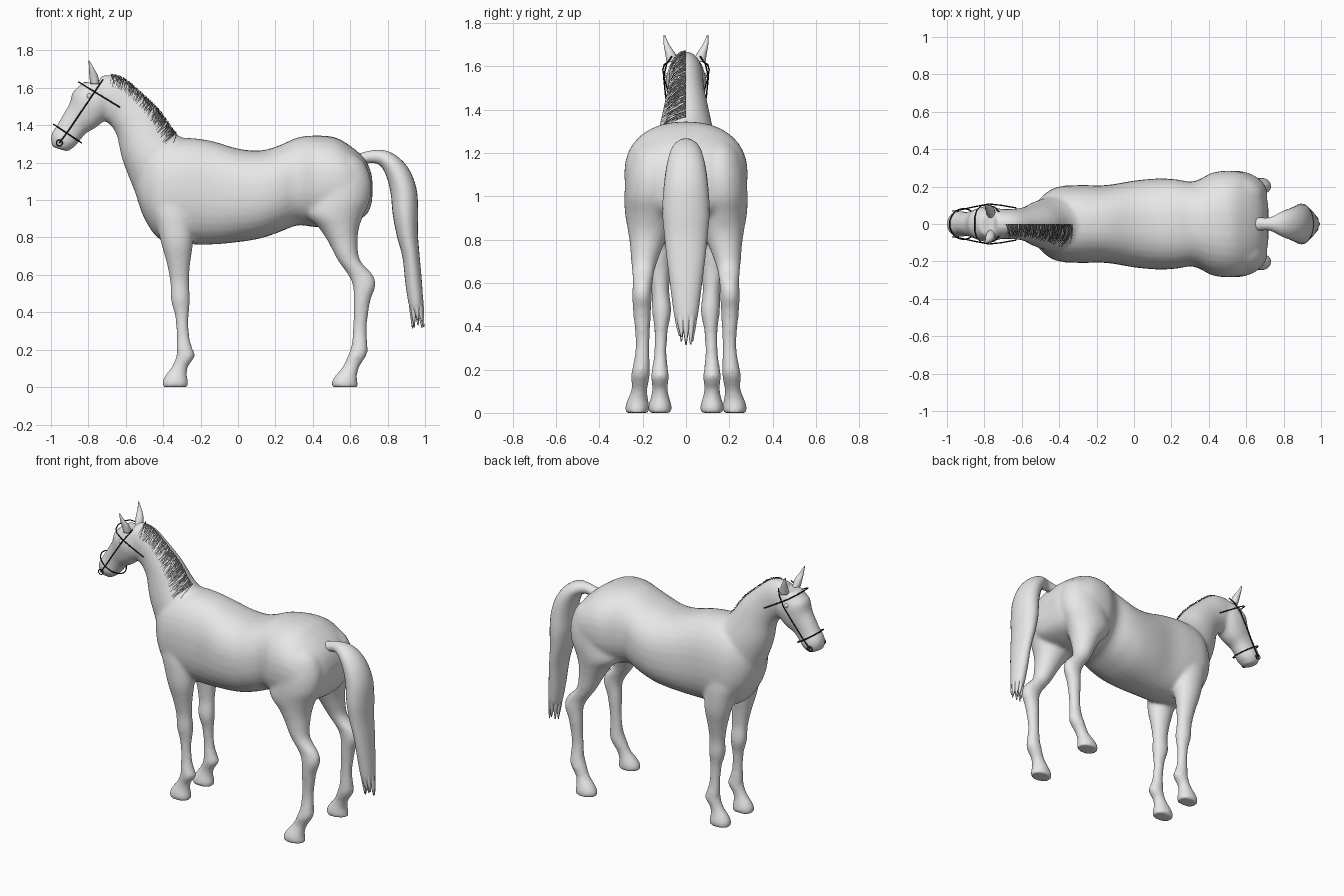
import bpy, bmesh, math, random
from mathutils import Vector

random.seed(4)
default_cube = bpy.data.objects.get("Cube")
if default_cube:
    bpy.data.objects.remove(default_cube, do_unlink=True)


def material(name, colour, roughness=0.7):
    mat = bpy.data.materials.new(name)
    mat.use_nodes = True
    mat.diffuse_color = (*colour, 1)
    shader = mat.node_tree.nodes["Principled BSDF"]
    shader.inputs["Base Color"].default_value = (*colour, 1)
    shader.inputs["Roughness"].default_value = roughness
    return mat


COAT = material("light grey coat", (0.8, 0.8, 0.8))
HAIR = material("dark grey mane hair", (0.08, 0.08, 0.08))
LEATHER = material("dark brown leather", (0.02, 0.01, 0.005))


def section_at(sections, t):
    """Smoothly interpolate a list of (x, y, z, half depth, half width)."""
    last = len(sections) - 1
    i = min(int(t), last - 1)
    f = t - i
    a, b, c, d = (sections[max(0, min(last, i + k))] for k in (-1, 0, 1, 2))
    return [0.5 * (2 * q + (r - p) * f + (2 * p - 5 * q + 4 * r - s) * f * f
                   + (3 * q - p - 3 * r + s) * f ** 3)
            for p, q, r, s in zip(a, b, c, d)]


def surface_point(sections, t, angle, axis=None, power=2.0, swell=1.0):
    """Point on the loft at station t, angle 0 being the upper side."""
    x, y, z, depth, width = section_at(sections, t)
    if axis is None:
        last = len(sections) - 1
        ahead = section_at(sections, min(t + 0.3, last))
        behind = section_at(sections, max(t - 0.3, 0))
        axis = Vector((ahead[0] - behind[0], 0, ahead[2] - behind[2])).normalized()
    up = Vector((axis[2], 0, -axis[0]))
    c, s = math.cos(angle), math.sin(angle)
    u = math.copysign(abs(c) ** (2 / power), c) * depth * swell
    v = math.copysign(abs(s) ** (2 / power), s) * width * swell
    return Vector((x, y + v, z)) + up * u


def loft(bm, sections, axis=None, power=2.0, sides=24, steps=4):
    """Skin a closed tube through the sections."""
    rings = []
    for i in range((len(sections) - 1) * steps + 1):
        rings.append([bm.verts.new(surface_point(sections, i / steps, math.tau * k / sides, axis, power))
                      for k in range(sides)])
    for low, high in zip(rings, rings[1:]):
        for k in range(sides):
            n = (k + 1) % sides
            bm.faces.new((low[k], low[n], high[n], high[k]))
    bm.faces.new(rings[0][::-1])
    bm.faces.new(rings[-1])


def mirrored(sections):
    """The same sections on both sides of the animal."""
    return [[(x, side * y, z, d, w) for x, y, z, d, w in sections] for side in (1, -1)]


def finish(bm, name, mat):
    bmesh.ops.recalc_face_normals(bm, faces=bm.faces)
    for face in bm.faces:
        face.smooth = True
    mesh = bpy.data.meshes.new(name)
    bm.to_mesh(mesh)
    bm.free()
    mesh.materials.append(mat)
    obj = bpy.data.objects.new(name, mesh)
    bpy.context.collection.objects.link(obj)
    return obj


ALONG, DOWN, UP = Vector((1, 0, 0)), Vector((0, 0, -1)), Vector((0, 0, 1))

# Trunk from chest to rump
trunk = [(-.54, 0, 1.1, .09, .08), (-.5, 0, 1.07, .17, .14), (-.42, 0, 1.05, .26, .195),
         (-.3, 0, 1.05, .283, .208), (-.15, 0, 1.04, .278, .208), (0, 0, 1.025, .25, .232),
         (.12, 0, 1.03, .235, .243), (.22, 0, 1.06, .232, .24), (.32, 0, 1.1, .235, .228),
         (.42, 0, 1.1, .245, .275), (.52, 0, 1.1, .235, .285), (.6, 0, 1.085, .205, .27),
         (.665, 0, 1.07, .165, .225), (.7, 0, 1.06, .12, .17), (.718, 0, 1.06, .06, .1)]
# Neck, rising from the withers to the poll
neck = [(-.36, 0, 1.12, .215, .165), (-.465, 0, 1.265, .165, .135), (-.53, 0, 1.4, .133, .105),
        (-.605, 0, 1.49, .118, .085), (-.685, 0, 1.545, .125, .08), (-.76, 0, 1.57, .1, .075)]
# Head, from the poll down to the muzzle
head = [(-.755, 0, 1.62, .072, .07), (-.775, 0, 1.54, .115, .094), (-.815, 0, 1.47, .102, .086),
        (-.865, 0, 1.417, .082, .069), (-.903, 0, 1.365, .074, .064),
        (-.935, 0, 1.318, .071, .069), (-.952, 0, 1.272, .045, .048)]
# Legs, from the muscle at the top to the hoof
fore_leg = [(-.36, .1, 1.1, .12, .08), (-.35, .125, .95, .11, .08), (-.335, .13, .85, .097, .078),
            (-.325, .13, .76, .084, .072), (-.318, .125, .66, .063, .054), (-.312, .118, .56, .051, .041),
            (-.308, .112, .47, .052, .045), (-.3, .115, .38, .037, .031), (-.295, .118, .28, .034, .029),
            (-.287, .12, .21, .043, .036), (-.28, .12, .165, .05, .042), (-.31, .12, .11, .044, .036),
            (-.33, .12, .065, .057, .045), (-.335, .12, .03, .07, .055), (-.335, .12, 0, .071, .053)]
hind_leg = [(.53, .14, 1.26, .07, .06), (.535, .15, 1.2, .14, .1), (.54, .155, 1.1, .172, .122),
            (.54, .16, 1, .167, .125), (.52, .165, .92, .152, .117), (.54, .17, .85, .107, .1),
            (.56, .18, .78, .08, .08), (.592, .195, .68, .06, .057), (.655, .2, .6, .067, .046),
            (.675, .203, .54, .061, .046), (.662, .203, .46, .046, .041), (.652, .2, .32, .037, .032),
            (.65, .205, .23, .043, .038), (.64, .21, .175, .05, .044), (.605, .215, .11, .045, .037),
            (.58, .222, .065, .057, .047), (.57, .225, .03, .069, .056), (.57, .225, 0, .072, .055)]

bm = bmesh.new()
loft(bm, trunk, ALONG, 2.3, 32)
loft(bm, neck)
loft(bm, head, None, 2.2)
for leg in mirrored(fore_leg) + mirrored(hind_leg):
    loft(bm, leg, DOWN)
body = finish(bm, "body", COAT)

# Fuse the muscles into one smooth skin
fuse = body.modifiers.new("fuse", "REMESH")
fuse.mode = "VOXEL"
fuse.voxel_size = 0.011
fuse.use_smooth_shade = True
soften = body.modifiers.new("soften", "SMOOTH")
soften.factor = 0.5
soften.iterations = 10

# Ears
ear = [(-.765, .06, 1.62, .024, .03), (-.772, .075, 1.665, .023, .022),
       (-.782, .09, 1.7, .014, .013), (-.797, .1, 1.745, .003, .003)]
bm = bmesh.new()
for side in mirrored(ear):
    loft(bm, side, UP, sides=12)
finish(bm, "ears", COAT)

# Eyes
bm = bmesh.new()
for side in (1, -1):
    ball = bmesh.ops.create_uvsphere(bm, u_segments=16, v_segments=10, radius=0.015)
    bmesh.ops.translate(bm, verts=ball["verts"], vec=(-.795, side * .082, 1.555))
finish(bm, "eyes", COAT)

# Tail with ragged tips
tail = [(.64, 0, 1.215, .03, .04), (.72, 0, 1.232, .034, .034), (.79, 0, 1.217, .046, .066),
        (.85, 0, 1.15, .062, .088), (.885, 0, 1.05, .07, .102), (.895, 0, .93, .068, .109),
        (.905, 0, .82, .057, .1), (.925, 0, .7, .046, .087), (.94, 0, .55, .044, .068),
        (.953, 0, .43, .036, .05), (.958, 0, .4, .015, .025)]
bm = bmesh.new()
loft(bm, tail)
for k in range(8):
    a = math.tau * k / 8
    dx, dy = math.cos(a), math.sin(a)
    tip = random.uniform(.31, .36)
    loft(bm, [(.945 + .022 * dx, .036 * dy, .52, .018, .022), (.955 + .024 * dx, .032 * dy, .42, .015, .017),
              (.963 + .03 * dx, .03 * dy, tip, .003, .003)], DOWN, sides=8)
finish(bm, "tail", COAT)

# Mane: thin locks sweeping back over the right side of the crest
bm = bmesh.new()
LOCKS = 190
for k in range(LOCKS):
    start = 1.15 + 3.3 * (k + random.random()) / LOCKS
    reach, swell = random.uniform(.75, 1.1), random.uniform(1.02, 1.06)
    lean, half = random.uniform(-.45, -.05), random.uniform(.01, .018)
    rows = []
    for j in range(6):
        f = j / 5
        t, thin = start + lean * f, half * (1 - .5 * f)
        rows.append([bm.verts.new(surface_point(neck, t + w, -reach * f, swell=swell))
                     for w in (-thin, thin)])
    for p, q in zip(rows, rows[1:]):
        bm.faces.new((p[0], p[1], q[1], q[0]))
finish(bm, "mane", HAIR)


# Bridle straps
def strap(name, points, closed=False, radius=0.0035):
    curve = bpy.data.curves.new(name, "CURVE")
    curve.dimensions = "3D"
    curve.bevel_depth = radius
    curve.bevel_resolution = 2
    spline = curve.splines.new("POLY")
    spline.points.add(len(points) - 1)
    for target, p in zip(spline.points, points):
        target.co = (*p, 1)
    spline.use_cyclic_u = closed
    curve.materials.append(LEATHER)
    bpy.context.collection.objects.link(bpy.data.objects.new(name, curve))


def ring(middle, reach, width, upright):
    """Points of an ellipse spanned by one vector in the side plane and a second direction."""
    turns = [math.tau * k / 32 for k in range(32)]
    return [Vector(middle) + Vector(reach) * math.cos(a) + Vector(upright) * width * math.sin(a) for a in turns]


strap("noseband", ring((-.911, 0, 1.355), (-.075, 0, .05), .082, (0, 1, 0)), True)

# Browband running back past the cheeks to the throat
half_band = [(-.852, .035, 1.631), (-.84, .075, 1.624), (-.815, .1, 1.608), (-.775, .107, 1.584),
             (-.71, .1, 1.544), (-.63, .086, 1.495)]
strap("browband", [(x, -y, z) for x, y, z in half_band[::-1]] + half_band)

cheek = [(-.722, .066, 1.645), (-.745, .09, 1.61), (-.785, .103, 1.55),
         (-.84, .095, 1.47), (-.9, .082, 1.38), (-.955, .07, 1.305)]
for side, word in ((1, "left"), (-1, "right")):
    strap(word + "_cheek_strap", [(x, side * y, z) for x, y, z in cheek])
    strap(word + "_bit_ring", ring((-.955, side * .07, 1.305), (.016, 0, 0), .016, UP), True, .003)
